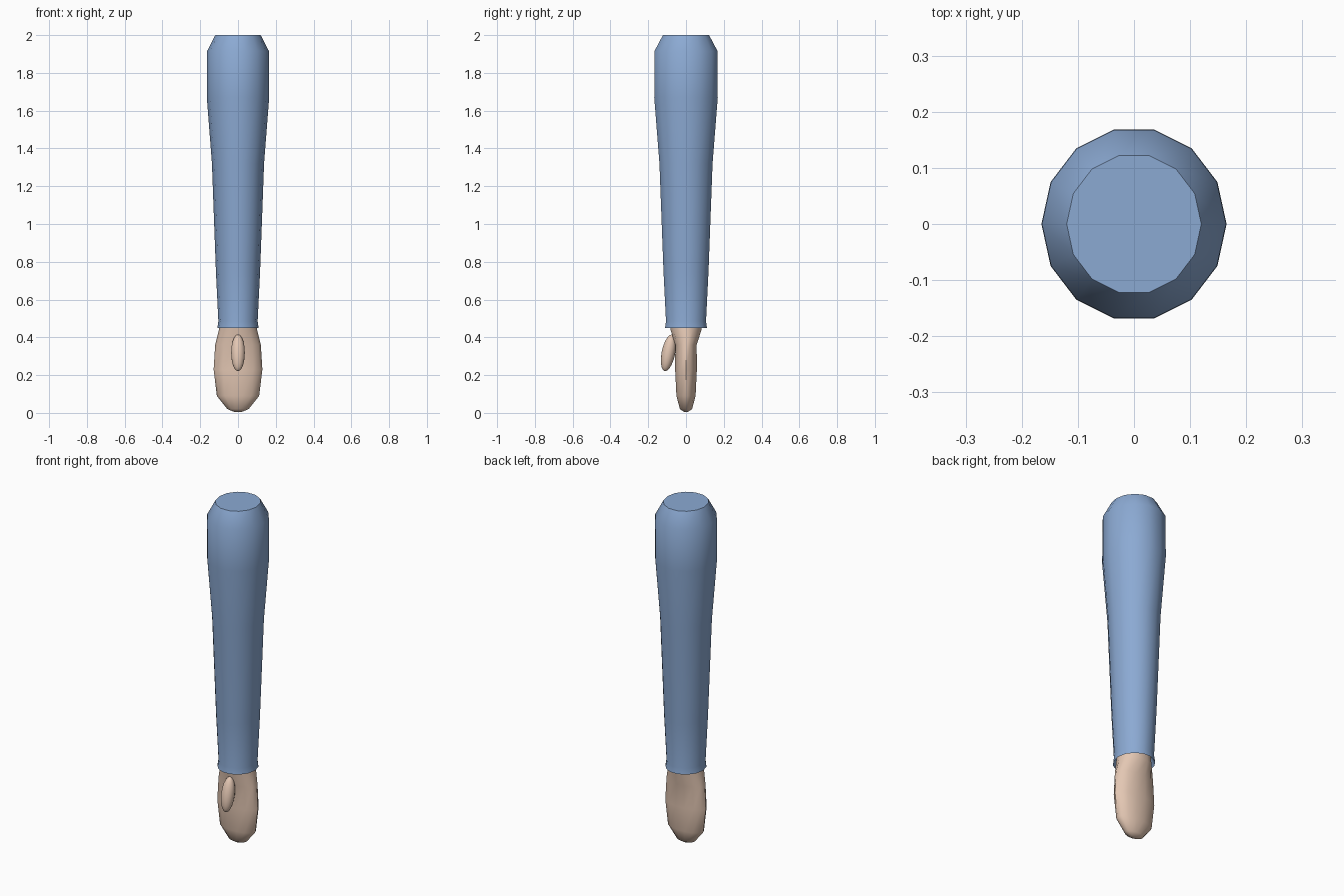
import bpy
import math

SIDES = 14

cube = bpy.data.objects.get("Cube")
if cube:
    bpy.data.objects.remove(cube, do_unlink=True)


def make_material(name, rgb):
    mat = bpy.data.materials.new(name)
    mat.use_nodes = True
    mat.diffuse_color = (*rgb, 1)
    mat.node_tree.nodes["Principled BSDF"].inputs["Base Color"].default_value = (*rgb, 1)
    return mat


def smooth(obj, degrees):
    bpy.ops.object.select_all(action="DESELECT")
    obj.select_set(True)
    bpy.context.view_layer.objects.active = obj
    bpy.ops.object.shade_smooth_by_angle(angle=math.radians(degrees))


def loft(name, rings, mat):
    """Skin elliptical rings (z, x radius, y radius), listed bottom to top."""
    verts = []
    for z, rx, ry in rings:
        for i in range(SIDES):
            a = math.tau * i / SIDES
            verts.append((rx * math.cos(a), ry * math.sin(a), z))
    faces = []
    for r in range(len(rings) - 1):
        for i in range(SIDES):
            j = (i + 1) % SIDES
            low, high = r * SIDES, (r + 1) * SIDES
            faces.append((low + i, low + j, high + j, high + i))
    faces.append(tuple(reversed(range(SIDES))))
    faces.append(tuple(range(len(verts) - SIDES, len(verts))))
    mesh = bpy.data.meshes.new(name)
    mesh.from_pydata(verts, [], faces)
    mesh.materials.append(mat)
    obj = bpy.data.objects.new(name, mesh)
    bpy.context.collection.objects.link(obj)
    smooth(obj, 50)
    return obj


blue = make_material("sleeve blue", (0.26, 0.40, 0.65))
skin = make_material("skin", (0.77, 0.57, 0.45))

# Sleeve: recessed cuff opening, flared lip, tapering tube, bevelled shoulder
profile = [(0.49, 0.09), (0.45, 0.109), (0.485, 0.104), (0.75, 0.117),
           (1.32, 0.138), (1.67, 0.165), (1.915, 0.164), (2.0, 0.12)]
loft("sleeve", [(z, r, r * 1.045) for z, r in profile], blue)

# Flattened mitten hand reaching up into the cuff
loft("hand", [(0.005, 0.02, 0.01), (0.02, 0.056, 0.033), (0.09, 0.112, 0.052),
              (0.23, 0.129, 0.059), (0.36, 0.121, 0.058), (0.44, 0.101, 0.084),
              (0.52, 0.088, 0.088)], skin)

# Thumb: slim ellipsoid leaning against the front of the hand
bpy.ops.mesh.primitive_uv_sphere_add(segments=SIDES, ring_count=10, radius=1,
                                     location=(0, -0.093, 0.318),
                                     rotation=(-0.2, 0, 0))
thumb = bpy.context.object
thumb.name = "thumb"
thumb.scale = (0.037, 0.036, 0.099)
thumb.data.materials.append(skin)
smooth(thumb, 60)
